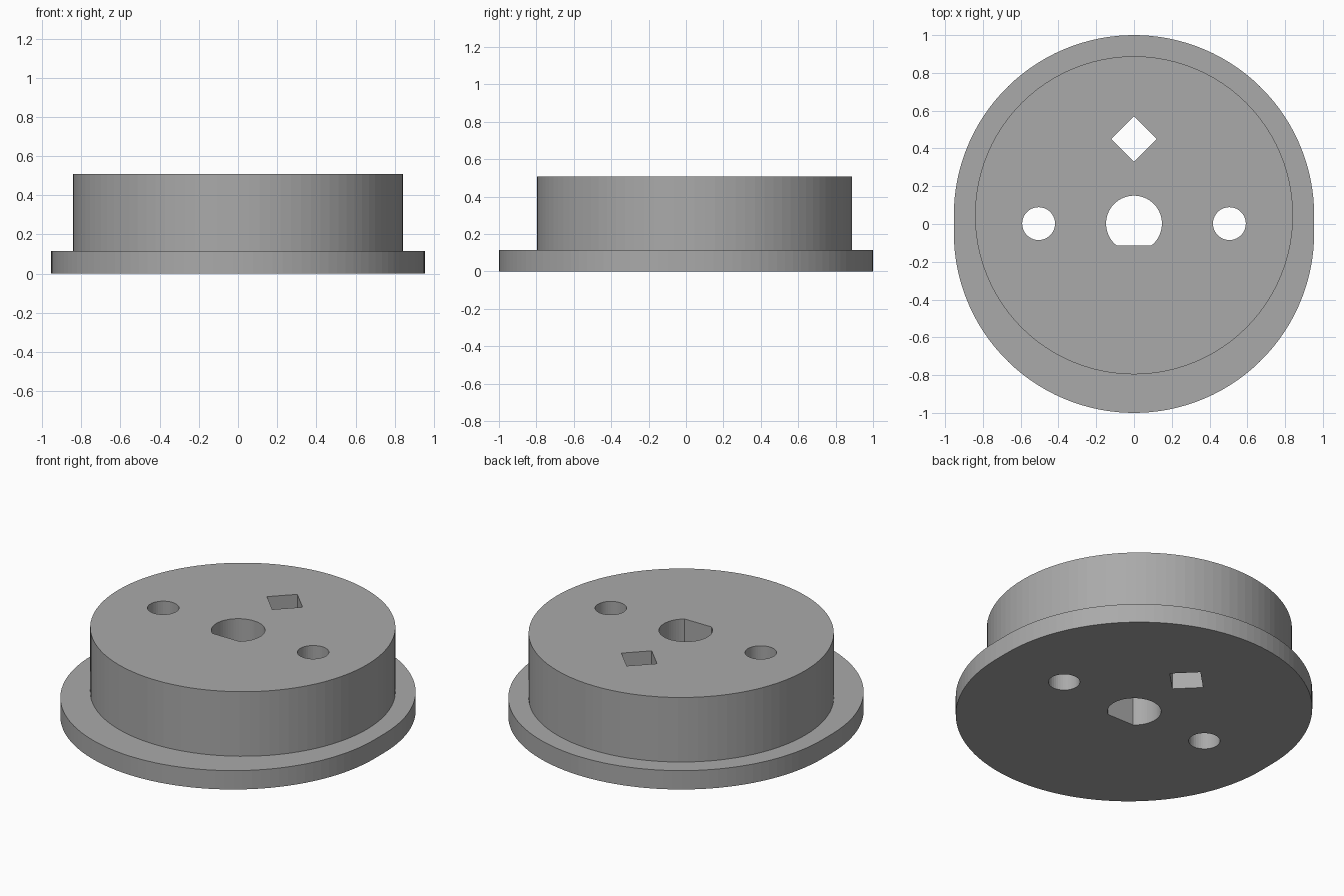
import bpy, bmesh
from math import sin, cos, pi, asin

cube = bpy.data.objects.get("Cube")
if cube:
    bpy.data.objects.remove(cube, do_unlink=True)

grey = bpy.data.materials.new("plain grey")
grey.use_nodes = True
colour = (0.4, 0.4, 0.4, 1)
grey.diffuse_color = colour
grey.node_tree.nodes["Principled BSDF"].inputs["Base Color"].default_value = colour


def arc(x, y, r, start=0, end=2 * pi, n=96, closed=True):
    """Points along an arc; a closed circle leaves out the repeated end point."""
    steps = n if closed else n - 1
    return [(x + r * cos(start + (end - start) * i / steps),
             y + r * sin(start + (end - start) * i / steps)) for i in range(n)]


def prism(name, outline, z0, z1):
    """Extrude a flat outline from z0 up to z1."""
    bm = bmesh.new()
    base = bm.faces.new([bm.verts.new((x, y, z0)) for x, y in outline])
    top = bmesh.ops.extrude_face_region(bm, geom=[base])["geom"]
    bmesh.ops.translate(bm, vec=(0, 0, z1 - z0),
                        verts=[v for v in top if isinstance(v, bmesh.types.BMVert)])
    bmesh.ops.recalc_face_normals(bm, faces=bm.faces)
    mesh = bpy.data.meshes.new(name)
    bm.to_mesh(mesh)
    bm.free()
    mesh.materials.append(grey)
    obj = bpy.data.objects.new(name, mesh)
    bpy.context.collection.objects.link(obj)
    return obj


def boolean(target, other, operation):
    mod = target.modifiers.new(other.name, "BOOLEAN")
    mod.operation, mod.solver, mod.object = operation, "EXACT", other
    bpy.context.view_layer.objects.active = target
    bpy.ops.object.modifier_apply(modifier=mod.name)
    bpy.data.objects.remove(other, do_unlink=True)


# Flange: two half circles joined by short straight sides
offset, rim, flange_top, height = 0.046, 0.954, 0.115, 0.508
outline = (arc(0, offset, rim, 0, pi, 60, False)
           + arc(0, -offset, rim, pi, 2 * pi, 60, False))
body = prism("flanged_hub", outline, 0, flange_top)

# Off-centre drum on the flange
boolean(body, prism("drum", arc(0, offset, 0.842), 0.05, height), "UNION")

# Through holes: D-shaped shaft bore, two round holes, one diamond
flat = asin(0.117 / 0.148)
holes = {
    "shaft_bore": arc(0, 0.002, 0.148, -flat, pi + flat, 48, False),
    "left_hole": arc(0.505, 0.002, 0.087, n=40),
    "right_hole": arc(-0.505, 0.002, 0.087, n=40),
    "diamond_hole": arc(0, 0.45, 0.12, n=4),
}
for name, shape in holes.items():
    boolean(body, prism(name, shape, -0.1, height + 0.1), "DIFFERENCE")
